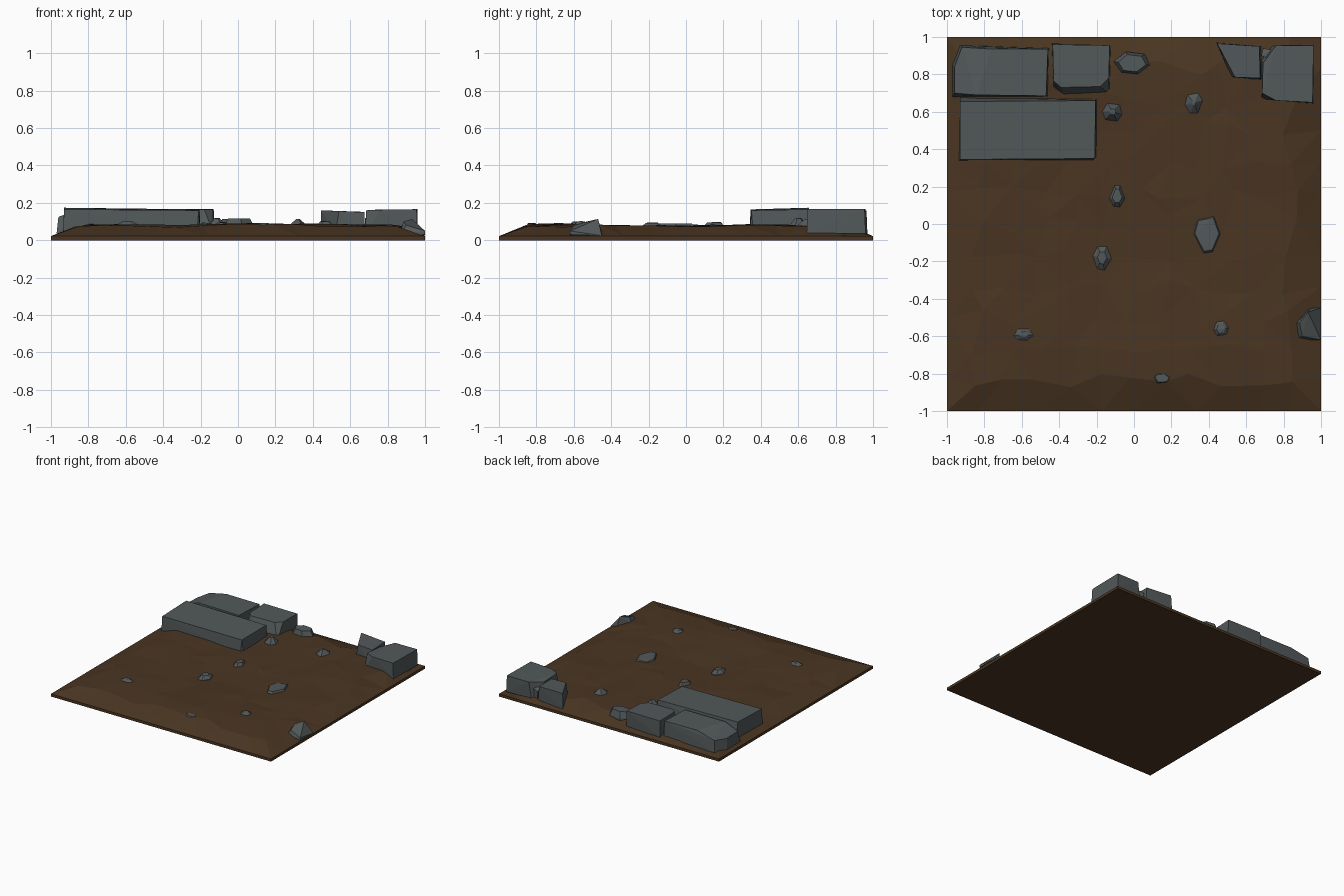
import bpy, bmesh, math, random
from mathutils import Vector, noise

random.seed(7)


def material(name, rgb):
    m = bpy.data.materials.new(name)
    m.diffuse_color = (*rgb, 1)
    return m


EARTH = material("brown earth", (0.068, 0.036, 0.016))
STONE = material("grey stone", (0.085, 0.098, 0.102))


def finish(name, bm, mat):
    bmesh.ops.recalc_face_normals(bm, faces=bm.faces[:])
    me = bpy.data.meshes.new(name)
    bm.to_mesh(me)
    bm.free()
    me.materials.append(mat)
    ob = bpy.data.objects.new(name, me)
    bpy.context.collection.objects.link(ob)
    return ob


def hull(name, points):
    """Faceted stone: the convex hull of a few points."""
    bm = bmesh.new()
    for p in points:
        bm.verts.new(p)
    res = bmesh.ops.convex_hull(bm, input=bm.verts[:])
    junk = {g for g in res["geom_interior"] + res["geom_unused"]
            if isinstance(g, bmesh.types.BMVert)}
    bmesh.ops.delete(bm, geom=list(junk), context='VERTS')
    bmesh.ops.dissolve_limit(bm, angle_limit=0.02, verts=bm.verts[:], edges=bm.edges[:])
    return finish(name, bm, STONE)


def slab(name, top, base=None, z=0.035):
    """Stone slab: top outline with heights, over a base outline at height z."""
    base = base or [p[:2] for p in top]
    return hull(name, list(top) + [(x, y, z) for x, y in base])


# Uneven earth: jittered grid that falls away to a thin rim
bm = bmesh.new()
N = 12
bmesh.ops.create_grid(bm, x_segments=N, y_segments=N, size=1)
for v in bm.verts:
    rim = max(abs(v.co.x), abs(v.co.y)) > 0.99
    if rim:
        v.co.z = 0.022
        continue
    v.co.x += random.uniform(-0.045, 0.045)
    v.co.y += random.uniform(-0.045, 0.045)
    x, y = v.co.x, v.co.y
    edge = 1 - max(abs(x), abs(y))
    fall = min(1, 0.6 + edge * 2.2)
    h = 0.083 - 0.012 * math.exp(-(x * x + y * y) * 3)
    h += 0.014 * noise.noise(Vector((x * 2.2, y * 2.2, 3)))
    v.co.z = (h + random.uniform(-0.005, 0.005)) * fall
bmesh.ops.triangulate(bm, faces=bm.faces[:], quad_method='SHORT_EDGE')
rim_edges = [e for e in bm.edges if e.is_boundary]
res = bmesh.ops.extrude_edge_only(bm, edges=rim_edges)
low = [g for g in res["geom"] if isinstance(g, bmesh.types.BMVert)]
for v in low:
    v.co.z = 0
bmesh.ops.contextual_create(
    bm, geom=[g for g in res["geom"] if isinstance(g, bmesh.types.BMEdge)])
finish("earth_ground", bm, EARTH)

# Large paving slabs at the back left
slab("long_slab",
     [(-0.93, 0.345, 0.165), (-0.21, 0.35, 0.16), (-0.205, 0.66, 0.165), (-0.93, 0.655, 0.174)],
     [(-0.935, 0.34), (-0.22, 0.34), (-0.20, 0.36), (-0.20, 0.67), (-0.93, 0.68)])
slab("corner_slab",
     [(-0.84, 0.69, 0.168), (-0.47, 0.685, 0.165), (-0.46, 0.935, 0.165), (-0.76, 0.935, 0.168),
      (-0.96, 0.70, 0.125), (-0.96, 0.84, 0.12), (-0.92, 0.945, 0.13)],
     [(-0.97, 0.68), (-0.46, 0.68), (-0.455, 0.94), (-0.93, 0.955), (-0.97, 0.85)])
slab("chipped_slab",
     [(-0.43, 0.765, 0.167), (-0.39, 0.73, 0.165), (-0.18, 0.735, 0.165), (-0.135, 0.78, 0.165),
      (-0.13, 0.955, 0.167), (-0.435, 0.96, 0.167)],
     [(-0.43, 0.72), (-0.37, 0.68), (-0.13, 0.69), (-0.125, 0.95), (-0.44, 0.965)])

# Slabs at the back right
slab("right_corner_slab",
     [(0.685, 0.70, 0.16), (0.76, 0.66, 0.163), (0.955, 0.65, 0.166), (0.96, 0.955, 0.166),
      (0.76, 0.955, 0.165), (0.73, 0.88, 0.16), (0.69, 0.86, 0.15)],
     [(0.68, 0.67), (0.96, 0.645), (0.96, 0.96), (0.74, 0.95), (0.68, 0.88)])
slab("broken_slab",
     [(0.445, 0.965, 0.16), (0.67, 0.95, 0.152), (0.675, 0.78, 0.15), (0.54, 0.785, 0.156)],
     [(0.44, 0.97), (0.68, 0.95), (0.68, 0.77), (0.52, 0.785)])
slab("rubble_chip",
     [(0.68, 0.90, 0.12), (0.74, 0.93, 0.115), (0.73, 0.88, 0.12), (0.69, 0.94, 0.10)])

# Loose half-buried stones: x, y, half width, half depth, peak height, flat top share
stones = [(-0.01, 0.86, 0.10, 0.065, 0.118, 0.75), (-0.115, 0.60, 0.06, 0.062, 0.12, 0.3),
          (0.32, 0.65, 0.06, 0.075, 0.115, 0.2), (-0.09, 0.15, 0.045, 0.065, 0.097, 0.6),
          (0.39, -0.05, 0.075, 0.115, 0.09, 0.85), (-0.17, -0.18, 0.05, 0.07, 0.094, 0.5),
          (-0.59, -0.59, 0.085, 0.055, 0.104, 0.3), (0.465, -0.56, 0.06, 0.065, 0.103, 0.4),
          (0.15, -0.825, 0.065, 0.04, 0.093, 0.6)]
for i, (x, y, rx, ry, z, flat) in enumerate(stones, 1):
    pts = []
    for k in range(6):
        a = math.tau * k / 6 + random.uniform(-0.3, 0.3)
        c, s = math.cos(a), math.sin(a)
        pts += [(x + rx * c, y + ry * s, 0.045),
                (x + rx * c, y + ry * s, 0.068),
                (x + rx * c * flat, y + ry * s * flat, z - random.uniform(0, 0.006))]
    hull(f"loose_stone_{i}", pts)

# Boulder sitting in the right rim
hull("rim_boulder",
     [(0.865, -0.62, 0.025), (1.0, -0.62, 0.03), (1.0, -0.45, 0.025), (0.94, -0.45, 0.04),
      (0.865, -0.53, 0.05), (0.885, -0.53, 0.10), (0.93, -0.47, 0.114), (0.90, -0.60, 0.08),
      (1.0, -0.62, 0.05)])
